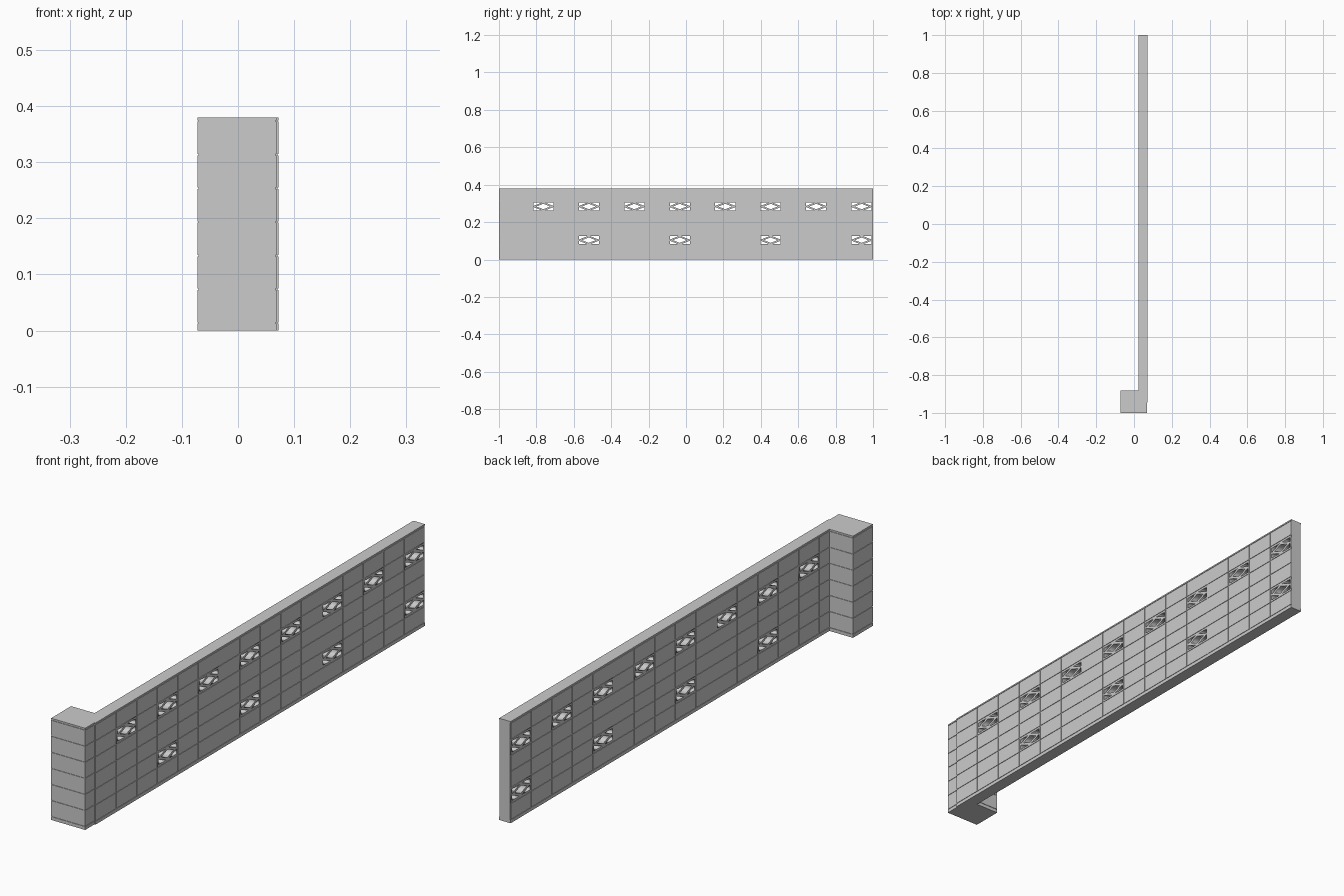
import bpy
import bmesh
from math import radians
from mathutils import Matrix, Vector

if "Cube" in bpy.data.objects:
    bpy.data.objects.remove(bpy.data.objects["Cube"])

# Main sizes
X0, X1 = 0.025, 0.0725            # wall faces
Y0, Y1 = -0.945, 1.0              # wall ends
Z0, Z1, TOP = 0.0135, 0.3735, 0.38
COLS, ROWS = 16, 6
PITCH_Y, PITCH_Z = (Y1 - Y0) / COLS, (Z1 - Z0) / ROWS
GAP, DEPTH = 0.0024, 0.002        # joint width and recess


def add_box(bm, lo, hi):
    lo, hi = Vector(lo), Vector(hi)
    mat = Matrix.Translation((lo + hi) / 2) @ Matrix.Diagonal((*(hi - lo), 1))
    bmesh.ops.create_cube(bm, size=1, matrix=mat)


def make_object(name, boxes):
    bm = bmesh.new()
    for lo, hi in boxes:
        add_box(bm, lo, hi)
    mesh = bpy.data.meshes.new(name)
    bm.to_mesh(mesh)
    bm.free()
    obj = bpy.data.objects.new(name, mesh)
    bpy.context.collection.objects.link(obj)
    return obj


def vent_mesh():
    """Pierced block: frame, diamond ring and four open corners."""
    curve = bpy.data.curves.new("vent_profile", 'CURVE')
    curve.dimensions = '2D'
    curve.fill_mode = 'BOTH'
    curve.extrude = (X1 - X0) / 2
    w, h = (PITCH_Y - GAP) / 2, (PITCH_Z - GAP) / 2
    a, b = 0.0535, 0.0215
    loops = [[(-w, -h), (w, -h), (w, h), (-w, h)],
             [(-0.037, 0), (0, -0.0145), (0.037, 0), (0, 0.0145)]]
    for sx in (-1, 1):
        for sy in (-1, 1):
            loops.append([(sx * a, sy * b), (sx * (a - 0.046), sy * b),
                          (sx * a, sy * (b - 0.0185))])
    for pts in loops:
        sp = curve.splines.new('POLY')
        sp.points.add(len(pts) - 1)
        for p, (x, y) in zip(sp.points, pts):
            p.co = (x, y, 0, 1)
        sp.use_cyclic_u = True
    tmp = bpy.data.objects.new("vent_profile", curve)
    bpy.context.collection.objects.link(tmp)
    dg = bpy.context.evaluated_depsgraph_get()
    mesh = bpy.data.meshes.new_from_object(tmp.evaluated_get(dg))
    bpy.data.objects.remove(tmp)
    return mesh


# Wall blocks, with pierced blocks in rows two and five
blocks, vents = [], []
for c in range(COLS):
    for r in range(ROWS):
        y, z = Y0 + c * PITCH_Y, Z0 + r * PITCH_Z
        if (r == 4 and c % 2 == 1) or (r == 1 and c % 4 == 3):
            vents.append((y + PITCH_Y / 2, z + PITCH_Z / 2))
        else:
            g = GAP / 2
            blocks.append(((X0, y + g, z + g),
                           (X1, y + PITCH_Y - g, z + PITCH_Z - g)))
make_object("wall_blocks", blocks)

vent = vent_mesh()
for i, (y, z) in enumerate(vents):
    obj = bpy.data.objects.new(f"vent_block_{i + 1}", vent)
    obj.location = ((X0 + X1) / 2, y, z)
    obj.rotation_euler = (radians(90), 0, radians(90))
    bpy.context.collection.objects.link(obj)

# Recessed joints between the blocks
joints = []
for c in range(COLS + 1):
    y = Y0 + c * PITCH_Y
    joints.append(((X0 + DEPTH, max(y - GAP / 2, Y0), Z0),
                   (X1 - DEPTH, min(y + GAP / 2, Y1), Z1)))
for r in range(ROWS + 1):
    z = Z0 + r * PITCH_Z
    joints.append(((X0 + DEPTH, Y0, z - GAP / 2),
                   (X1 - DEPTH, Y1, z + GAP / 2)))
make_object("wall_joints", joints)

# Base course and coping
make_object("wall_base", [((X0, Y0, 0), (X1, Y1, Z0 - GAP / 2))])
make_object("wall_coping", [((X0, Y0, Z1 + GAP / 2), (X1, Y1, TOP))])

# End pillar: stacked courses on a slightly smaller core
PX0, PX1, PY0, PY1 = -0.0725, 0.0685, -1.0, -0.882
levels = [0] + [Z0 + r * PITCH_Z for r in range(ROWS + 1)] + [TOP]
courses = []
for i, (lo, hi) in enumerate(zip(levels, levels[1:])):
    zl = lo + (GAP / 2 if i else 0)
    zh = hi - (GAP / 2 if hi < TOP else 0)
    courses.append(((PX0, PY0, zl), (PX1, PY1, zh)))
make_object("pillar_courses", courses)
make_object("pillar_core", [((PX0 + DEPTH, PY0 + DEPTH, 0.004),
                             (PX1 - DEPTH, PY1 - DEPTH, TOP - 0.003))])
